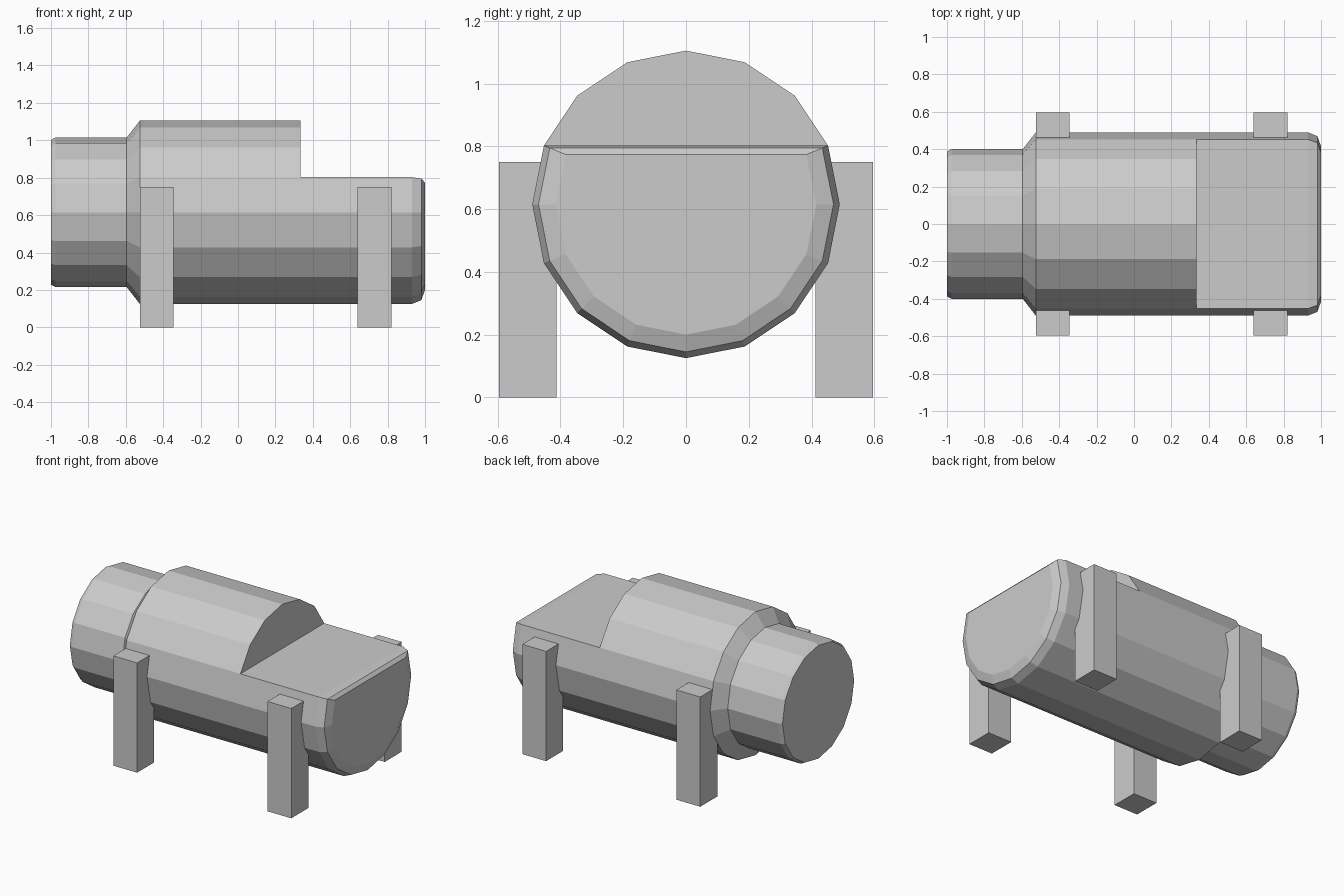
import bpy, bmesh
from math import sin, cos, pi

cube = bpy.data.objects.get("Cube")
if cube:
    bpy.data.objects.remove(cube, do_unlink=True)

GREY = (0.6, 0.6, 0.6, 1)
grey = bpy.data.materials.new("plain grey")
grey.use_nodes = True
grey.diffuse_color = GREY
grey.node_tree.nodes["Principled BSDF"].inputs["Base Color"].default_value = GREY

SIDES = 16
AXIS_Z = 0.615


def finish(bm, name):
    bmesh.ops.recalc_face_normals(bm, faces=bm.faces)
    mesh = bpy.data.meshes.new(name)
    bm.to_mesh(mesh)
    bm.free()
    mesh.materials.append(grey)
    obj = bpy.data.objects.new(name, mesh)
    bpy.context.collection.objects.link(obj)
    return obj


def ring(bm, x, r):
    """Ring around the x axis, starting at the flat deck's left edge and going down."""
    angles = [2 * pi * (1 - i) / SIDES for i in range(SIDES)]
    return [bm.verts.new((x, r * cos(a), AXIS_Z + r * sin(a))) for a in angles]


def bridge(bm, a, b):
    for i in range(len(a)):
        j = (i + 1) % len(a)
        bm.faces.new((a[i], a[j], b[j], b[i]))


# Body: narrow neck, shoulder and full-width barrel
bm = bmesh.new()
body = [(-1, 0.387), (-0.975, 0.40), (-0.595, 0.40), (-0.525, 0.49), (0.335, 0.49)]
rings = [ring(bm, x, r) for x, r in body]
for a, b in zip(rings, rings[1:]):
    bridge(bm, a, b)
bm.faces.new(rings[0])

# Step: the upper part of the barrel ends in a vertical wall
LOWER = 11
last = rings[-1]
bm.faces.new(last[LOWER - 1:] + last[:1])

# Lower front part with a flat deck and a rounded end
prev = last[:LOWER]
for x, r in [(0.93, 0.49), (0.98, 0.47), (1, 0.415)]:
    full = ring(bm, x, r)
    bmesh.ops.delete(bm, geom=full[LOWER:], context='VERTS')
    bridge(bm, prev, full[:LOWER])
    prev = full[:LOWER]
bm.faces.new(prev)
finish(bm, "body")

# Four square legs
for x, end in ((-0.435, "rear"), (0.73, "front")):
    for side, label in ((1, "left"), (-1, "right")):
        bm = bmesh.new()
        bmesh.ops.create_cube(bm, size=1)
        for v in bm.verts:
            v.co = (x + v.co.x * 0.18, side * 0.504 + v.co.y * 0.184, (v.co.z + 0.5) * 0.75)
        finish(bm, f"{end}_{label}_leg")
